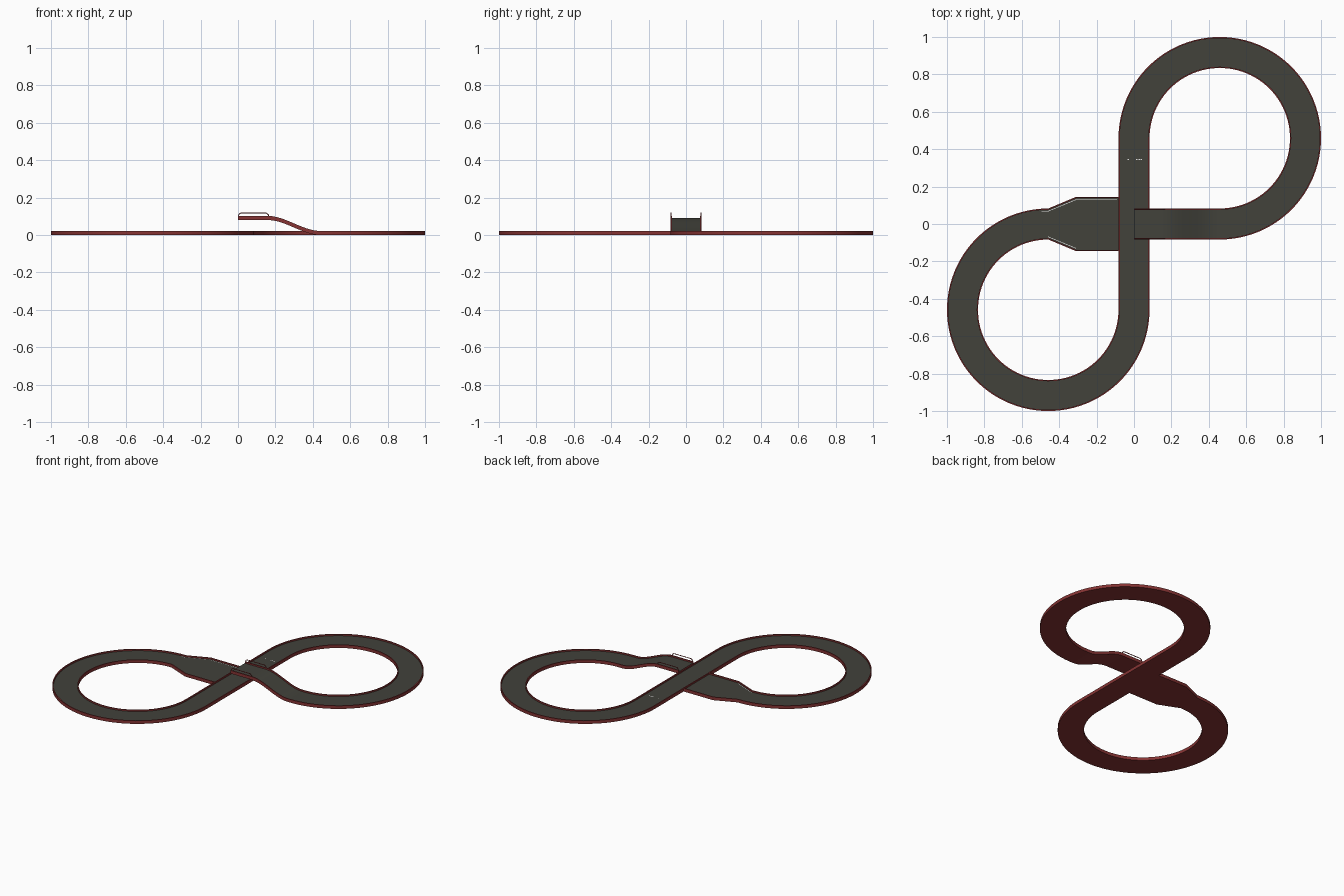
import bpy, bmesh, math
from mathutils import Vector

if "Cube" in bpy.data.objects:
    bpy.data.objects.remove(bpy.data.objects["Cube"])

R = 0.4585      # centreline radius of the loops
W = 0.083       # half width of the track
H = 0.022       # rim height
F = 0.012       # road surface height
T = 0.007       # rim thickness
RISE = 0.08     # ramp lift


def mat(name, col):
    m = bpy.data.materials.new(name)
    m.diffuse_color = (*col, 1)
    m.use_nodes = True
    m.node_tree.nodes["Principled BSDF"].inputs["Base Color"].default_value = m.diffuse_color
    return m


red = mat("dark red", (0.24, 0.034, 0.034))
grey = mat("asphalt grey", (0.054, 0.054, 0.043))
white = mat("white", (0.8, 0.8, 0.8))


def finish(name, bm, mats, smooth=True):
    bmesh.ops.recalc_face_normals(bm, faces=bm.faces)
    me = bpy.data.meshes.new(name)
    bm.to_mesh(me)
    bm.free()
    for m in mats:
        me.materials.append(m)
    ob = bpy.data.objects.new(name, me)
    bpy.context.collection.objects.link(ob)
    if smooth:
        bpy.context.view_layer.objects.active = ob
        ob.select_set(True)
        bpy.ops.object.shade_smooth_by_angle(angle=math.radians(25))
        ob.select_set(False)
    return ob


def track(name, stations):
    """Sweep a tray section; station = (x, y, z, heading, half width)."""
    bm = bmesh.new()
    rings = []
    for x, y, z, a, w in stations:
        sec = [(-w, 0), (w, 0), (w, H), (w - T, H), (w - T, F),
               (T - w, F), (T - w, H), (-w, H)]
        nx, ny = -math.sin(a), math.cos(a)
        rings.append([bm.verts.new((x + nx * s, y + ny * s, z + h)) for s, h in sec])
    for r0, r1 in zip(rings, rings[1:]):
        for i in range(8):
            j = (i + 1) % 8
            f = bm.faces.new((r0[i], r0[j], r1[j], r1[i]))
            f.material_index = 1 if i == 4 else 0   # road surface
    for r in (rings[0], rings[-1]):
        bm.faces.new(r)
    return finish(name, bm, [red, grey])


# Ramp: flat lip, then an S-curve down to the ground
ramp = []
for i in range(41):
    x = R * i / 40
    t = min(max((x - 0.16) / 0.28, 0), 1)
    ramp.append((x, 0, RISE * (1 - t * t * (3 - 2 * t)), 0, W))
track("jump_ramp", ramp)

# Two three-quarter loops
N = 72
back, front = [], []
for i in range(N + 1):
    a = -math.pi / 2 + 1.5 * math.pi * i / N
    back.append((R + R * math.cos(a), R + R * math.sin(a), 0, a + math.pi / 2, W))
    b = -1.5 * math.pi * i / N
    front.append((-R + R * math.cos(b), -R + R * math.sin(b), 0, b - math.pi / 2, W))
track("back_loop", back)
track("front_loop", front)

# Straight that passes through the middle
track("crossing_straight", [(0, R, 0, -math.pi / 2, W), (0, -R, 0, -math.pi / 2, W)])

# Landing that widens before the crossing
WIDE = 0.145
track("landing", [(-R, 0, 0, 0, W), (-0.31, 0, 0, 0, WIDE), (-W, 0, 0, 0, WIDE)])


def line(name, pts, width=0.004):
    """Thin painted line lying on the road."""
    bm = bmesh.new()
    for p, q in zip(pts, pts[1:]):
        p, q = Vector(p), Vector(q)
        d = (q - p).normalized()
        n = Vector((-d.y, d.x)) * width / 2
        lo = [bm.verts.new((v.x, v.y, F + 0.0008)) for v in (p - n, q - n, q + n, p + n)]
        bm.faces.new(lo)
    return finish(name, bm, [white], False)


# Painted lines
line("landing_line_back", [(-0.495, 0.068), (-0.46, 0.068), (-0.31, 0.13), (-0.09, 0.13)], 0.003)
line("landing_line_front", [(-0.46, -0.068), (-0.31, -0.13)], 0.003)
for k, x in enumerate((-0.03, 0.016, 0.028, 0.04)):
    line("start_mark_%d" % (k + 1), [(x - 0.004, 0.345), (x + 0.004, 0.345)], 0.006)

# Wire guard rails on both sides of the ramp lip
for side, s in (("front", -1), ("back", 1)):
    cu = bpy.data.curves.new("guard_rail_" + side, "CURVE")
    cu.dimensions = "3D"
    cu.bevel_depth = 0.0028
    cu.bevel_resolution = 1
    cu.use_fill_caps = True
    sp = cu.splines.new("POLY")
    pts = [(0.004, 0.098), (0.004, 0.11), (0.016, 0.118), (0.15, 0.118), (0.163, 0.108), (0.163, 0.098)]
    sp.points.add(len(pts) - 1)
    for p, (x, z) in zip(sp.points, pts):
        p.co = (x, s * (W - 0.0035), z, 1)
    cu.materials.append(red)
    bpy.context.collection.objects.link(bpy.data.objects.new("guard_rail_" + side, cu))
